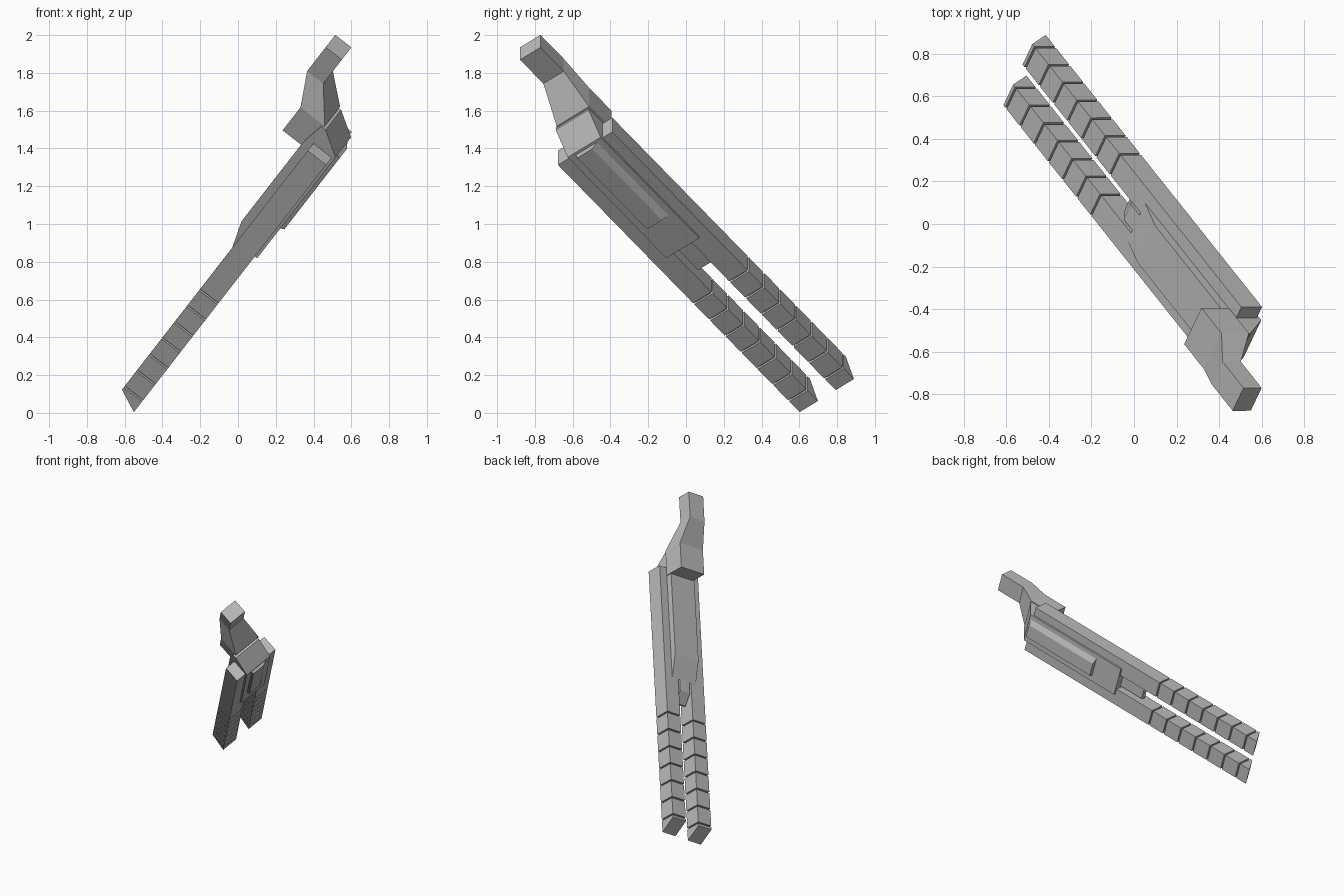
import bpy, bmesh
from mathutils import Matrix, Vector

cube = bpy.data.objects.get("Cube")
if cube:
    bpy.data.objects.remove(cube, do_unlink=True)

# Single flat grey
grey = bpy.data.materials.new("grey_metal")
grey.use_nodes = True
grey.diffuse_color = (0.5, 0.5, 0.5, 1)
grey.node_tree.nodes["Principled BSDF"].inputs["Base Color"].default_value = (0.5, 0.5, 0.5, 1)

# Local frame: x along the barrels to the muzzle, y over the receiver, z sideways
along = Vector((-0.486, 0.611, -0.625)).normalized()
over = Vector((-0.79, 0, 0.613))
over = (over - along * over.dot(along)).normalized()
FRAME = Matrix((along, over, along.cross(over))).transposed().to_4x4()
FRAME.translation = (0, 0, 1)


def loft(name, ring_a, ring_b):
    """Solid between two matching rings of points."""
    bm = bmesh.new()
    a = [bm.verts.new(p) for p in ring_a]
    b = [bm.verts.new(p) for p in ring_b]
    n = len(a)
    bm.faces.new(a[::-1])
    bm.faces.new(b)
    for i in range(n):
        j = (i + 1) % n
        bm.faces.new((a[i], a[j], b[j], b[i]))
    bmesh.ops.recalc_face_normals(bm, faces=bm.faces)
    mesh = bpy.data.meshes.new(name)
    bm.to_mesh(mesh)
    bm.free()
    mesh.materials.append(grey)
    ob = bpy.data.objects.new(name, mesh)
    ob.matrix_world = FRAME
    bpy.context.collection.objects.link(ob)
    return ob


def prism(name, profile, mid, half):
    """Side profile extruded sideways."""
    return loft(name, *[[(x, y, mid + s * half) for x, y in profile] for s in (-1, 1)])


def box(x0, x1, y0, y1):
    return [(x0, y0), (x1, y0), (x1, y1), (x0, y1)]


def section(x, y0, y1, mid, half):
    return [(x, y0, mid - half), (x, y0, mid + half), (x, y1, mid + half), (x, y1, mid - half)]


# Twin barrels: plain rear length, then short segments divided by slots
BOTTOM, TOP, BREECH = -0.176, -0.053, -0.836
FIRST, STEP, SLOTS, GAP, INSET = 0.335, 0.137, 7, 0.012, 0.014
for side, mid in (("left", 0.091), ("right", -0.15)):
    half = 0.061
    prism(f"{side}_barrel", box(BREECH, FIRST, BOTTOM, TOP), mid, half)
    prism(f"{side}_barrel_core",
          box(FIRST - 0.02, FIRST + STEP * (SLOTS - 1) + 0.02, BOTTOM + INSET, TOP - INSET),
          mid, half - INSET)
    for i in range(SLOTS):
        start = FIRST + STEP * i + GAP
        end = FIRST + STEP * (i + 1)
        profile = box(start, end, BOTTOM, TOP)
        if i == SLOTS - 1:  # slanted muzzle
            profile[1] = (1.258, BOTTOM)
            profile[2] = (1.188, TOP)
        prism(f"{side}_barrel_segment_{i + 1}", profile, mid, half)

# Receiver between the barrels, with sloped nose and sloped back
MID = -0.022
prism("receiver", [(-0.854, -0.191), (0, -0.191), (0, -0.06), (0.045, -0.052), (-0.13, -0.006),
                   (-0.8, -0.006), (-0.955, -0.03), (-0.958, -0.06)], MID, 0.11)
prism("centre_rail", [(-0.05, -0.135), (0.2, -0.135), (0.21, -0.11), (0.13, -0.055), (-0.05, -0.055)],
      -0.03, 0.045)

# Raised panel under the receiver, chamfered mostly on one side
loft("receiver_panel",
     [(-0.84, -0.19, -0.09), (-0.22, -0.19, -0.09), (-0.22, -0.19, 0.055), (-0.84, -0.19, 0.055)],
     [(-0.832, -0.211, -0.085), (-0.228, -0.211, -0.085), (-0.228, -0.211, 0.015), (-0.832, -0.211, 0.015)])

# Raised block, tapering neck and stock
prism("rear_block", box(-0.965, -0.77, -0.045, 0.118), -0.012, 0.108)
loft("neck", section(-1.145, 0.1, 0.208, -0.002, 0.068), section(-0.965, -0.045, 0.118, -0.012, 0.108))
prism("stock", box(-1.347, -1.145, 0.1, 0.208), -0.002, 0.068)
